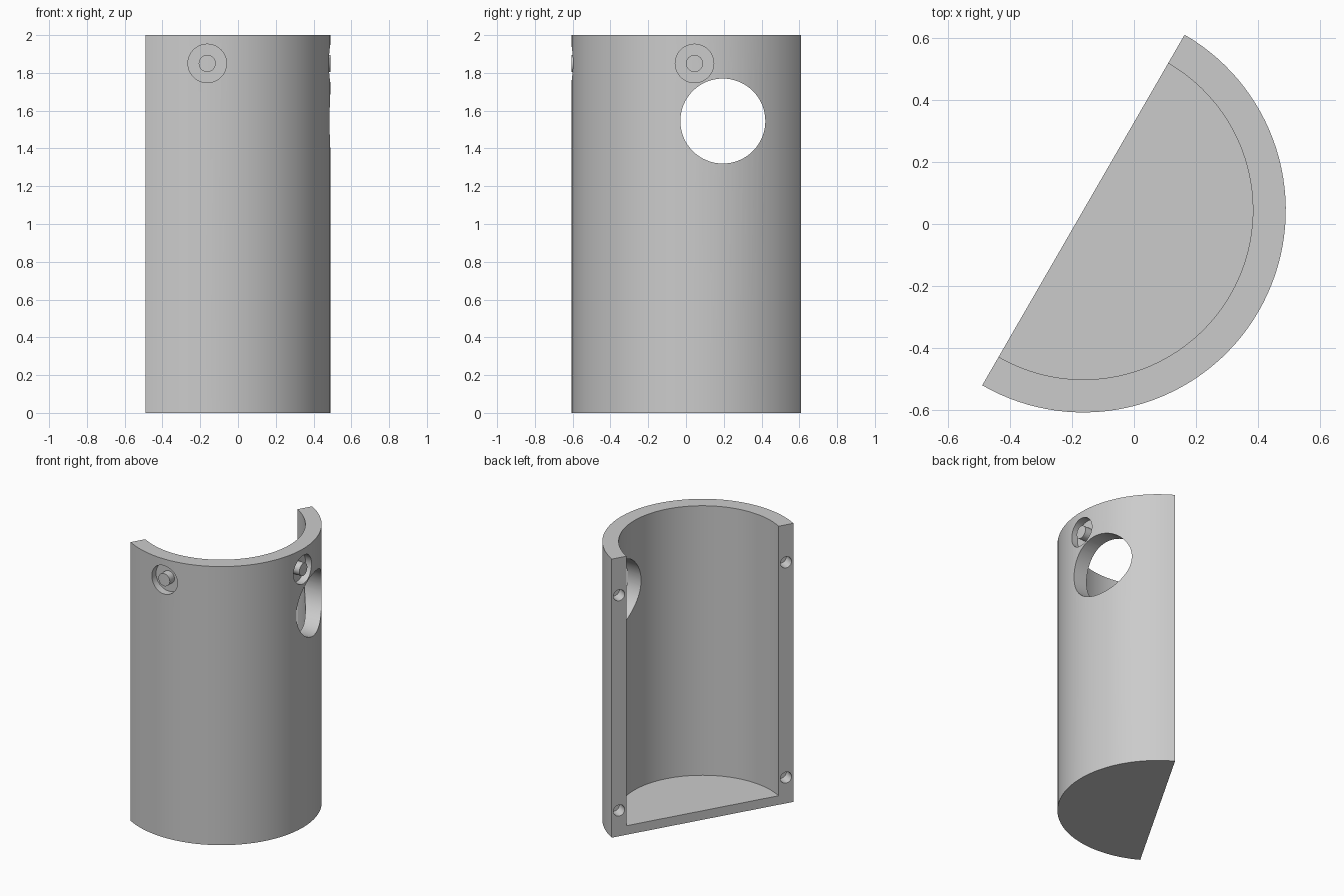
import bpy
import bmesh
from math import cos, sin, pi, radians
from mathutils import Matrix, Vector

cube = bpy.data.objects.get("Cube")
if cube:
    bpy.data.objects.remove(cube, do_unlink=True)

CENTRE = Vector((-0.163, 0.045, 0))
R_OUT, R_IN = 0.652, 0.546
HEIGHT, FLOOR = 2.0, 0.065
START = radians(-120)          # the half circle runs from here to +60 degrees
SEGMENTS = 64

grey = bpy.data.materials.new("plain grey")
grey.use_nodes = True
grey.diffuse_color = (0.6, 0.6, 0.6, 1)
grey.node_tree.nodes["Principled BSDF"].inputs["Base Color"].default_value = (0.6, 0.6, 0.6, 1)


def make_object(name, bm):
    bmesh.ops.recalc_face_normals(bm, faces=bm.faces)
    mesh = bpy.data.meshes.new(name)
    bm.to_mesh(mesh)
    bm.free()
    mesh.materials.append(grey)
    obj = bpy.data.objects.new(name, mesh)
    bpy.context.collection.objects.link(obj)
    return obj


def half_prism(name, radius, z0, z1, extra=0.0):
    """Half cylinder; extra pushes its flat side out past the cut plane."""
    bm = bmesh.new()
    arc = [START + pi * i / SEGMENTS for i in range(SEGMENTS + 1)]
    pts = [CENTRE + Vector((radius * cos(a), radius * sin(a), z0)) for a in arc]
    if extra:
        out = Vector((cos(START - pi / 2), sin(START - pi / 2), 0)) * extra
        pts += [pts[-1] + out, pts[0] + out]
    face = bm.faces.new([bm.verts.new(p) for p in pts])
    grown = bmesh.ops.extrude_face_region(bm, geom=[face])["geom"]
    verts = [v for v in grown if isinstance(v, bmesh.types.BMVert)]
    bmesh.ops.translate(bm, verts=verts, vec=(0, 0, z1 - z0))
    return make_object(name, bm)


def rod(name, start, direction, length, radius, hollow=0.0, sides=48):
    """Round cutter along a direction, or a tube when hollow is given."""
    bm = bmesh.new()
    loops = [(radius, 0), (radius, length)]
    if hollow:
        loops += [(hollow, length), (hollow, 0)]
    rings = [[bm.verts.new((r * cos(2 * pi * i / sides), r * sin(2 * pi * i / sides), z))
              for i in range(sides)] for r, z in loops]
    pairs = list(zip(rings, rings[1:]))
    if hollow:
        pairs.append((rings[-1], rings[0]))
    else:
        bm.faces.new(rings[0])
        bm.faces.new(rings[1])
    for a, b in pairs:
        for i in range(sides):
            j = (i + 1) % sides
            bm.faces.new((a[i], a[j], b[j], b[i]))
    turn = Vector(direction).to_track_quat('Z', 'Y').to_matrix().to_4x4()
    bm.transform(Matrix.Translation(start) @ turn)
    return make_object(name, bm)


# Half round body
shell = half_prism("half_round_shell", R_OUT, 0, HEIGHT)
cutters = [half_prism("cavity_cutter", R_IN, FLOOR, HEIGHT + 0.2, extra=0.2)]

# Large round opening through the side wall
cutters.append(rod("opening_cutter", Vector((0.0, 0.195, 1.545)), (1, 0, 0), 1.0, 0.225, sides=64))

# Ring recesses around a central post, on the side and the front
for angle in (0, -pi / 2):
    out = Vector((cos(angle), sin(angle), 0))
    base = CENTRE + out * (R_OUT - 0.055) + Vector((0, 0, 1.85))
    cutters.append(rod("ring_recess_cutter", base, out, 0.2, 0.102, hollow=0.045))

# Blind pin holes in the two flat edges
normal = Vector((cos(START - pi / 2), sin(START - pi / 2), 0))
along = Vector((cos(START), sin(START), 0))
for side in (-1, 1):
    for z in (0.185, 1.73):
        mouth = CENTRE + along * side * (R_OUT + R_IN) / 2 + Vector((0, 0, z))
        cutters.append(rod("pin_hole_cutter", mouth - normal * 0.08, normal, 0.2, 0.04, sides=32))

# Cut everything out of the body
bpy.ops.object.select_all(action='DESELECT')
bpy.context.view_layer.objects.active = shell
shell.select_set(True)
for cutter in cutters:
    cutter.hide_render = True
    mod = shell.modifiers.new("cut", 'BOOLEAN')
    mod.operation = 'DIFFERENCE'
    mod.solver = 'EXACT'
    mod.object = cutter
    bpy.ops.object.modifier_apply(modifier=mod.name)
    bpy.data.objects.remove(cutter, do_unlink=True)
bpy.ops.object.shade_smooth_by_angle(angle=radians(30))
